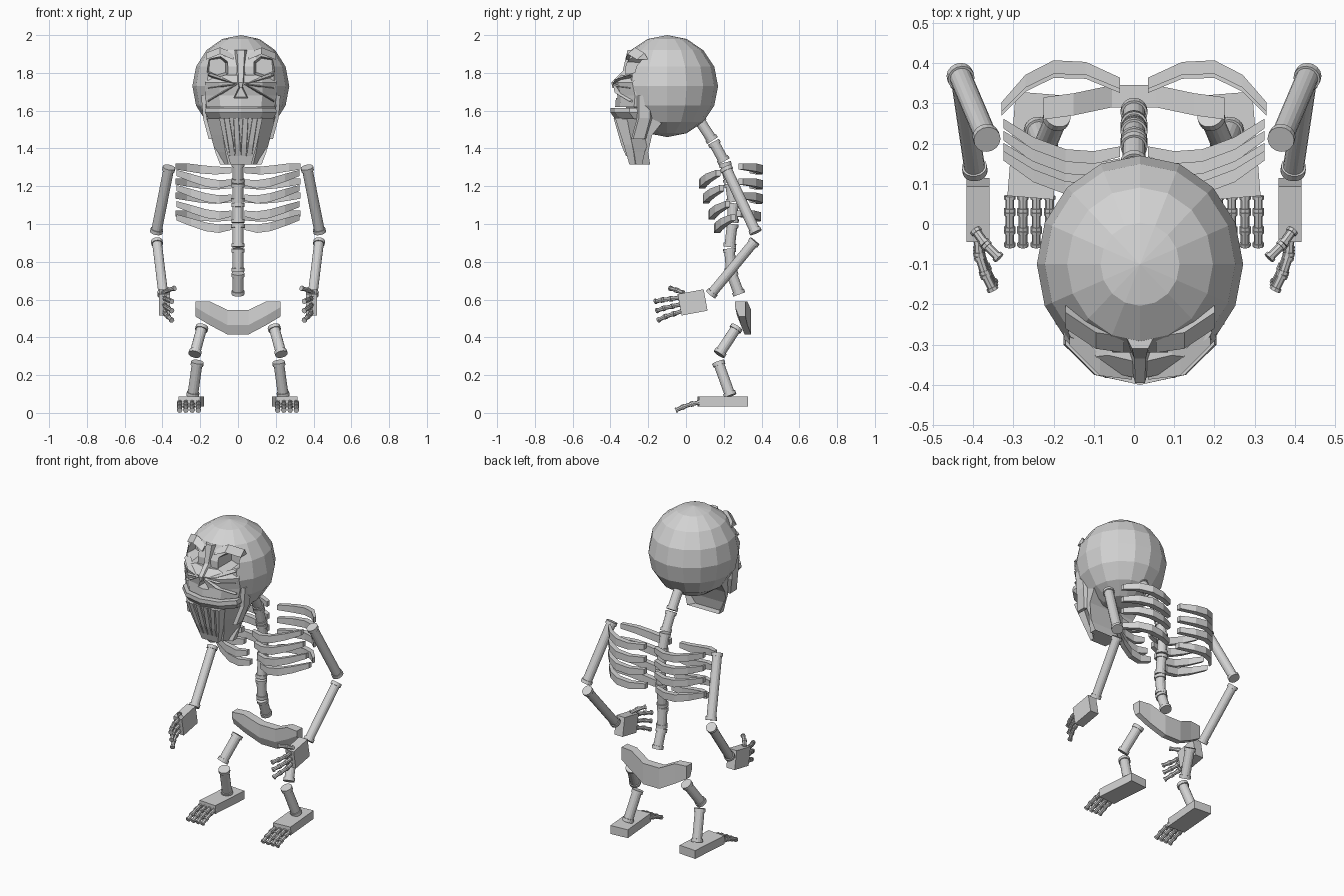
import bpy, bmesh, math
from mathutils import Vector, Matrix

if "Cube" in bpy.data.objects:
    bpy.data.objects.remove(bpy.data.objects["Cube"], do_unlink=True)

bone_mat = bpy.data.materials.new("bone_grey")
bone_mat.use_nodes = True
GREY = (0.65, 0.65, 0.65, 1)
bone_mat.diffuse_color = GREY
bone_mat.node_tree.nodes["Principled BSDF"].inputs["Base Color"].default_value = GREY

HX = 0.015  # sideways centre of the head
SIDES = ((1, "left"), (-1, "right"))


def finish(bm, name):
    bmesh.ops.recalc_face_normals(bm, faces=bm.faces[:])
    me = bpy.data.meshes.new(name)
    bm.to_mesh(me)
    bm.free()
    me.materials.append(bone_mat)
    ob = bpy.data.objects.new(name, me)
    bpy.context.collection.objects.link(ob)
    return ob


def loft(name, rings):
    """Skin a list of equal-length closed rings and cap both ends."""
    bm = bmesh.new()
    rows = [[bm.verts.new(p) for p in r] for r in rings]
    n = len(rows[0])
    for a, b in zip(rows, rows[1:]):
        for i in range(n):
            j = (i + 1) % n
            bm.faces.new((a[i], a[j], b[j], b[i]))
    bm.faces.new(rows[0])
    bm.faces.new(rows[-1])
    return finish(bm, name)


def bone(name, a, b, r, sides=16, lip=0.02, flare=1.2):
    """Round shaft with a raised collar at both ends."""
    a, b = Vector(a), Vector(b)
    d = b - a
    length = d.length
    q = d.to_track_quat('Z', 'Y')
    profile = [(0, flare), (lip, flare), (lip, 1),
               (length - lip, 1), (length - lip, flare), (length, flare)]
    angles = [2 * math.pi * i / sides for i in range(sides)]
    return loft(name, [[a + q @ Vector((r * k * math.cos(t), r * k * math.sin(t), h))
                        for t in angles] for h, k in profile])


def chain(name, pts, r):
    """Small finger or toe bones placed end to end."""
    for i, (a, b) in enumerate(zip(pts, pts[1:])):
        bone(f"{name}_{i + 1}", a, b, r, 8, 0.009, 1.3)


def block(name, loc, size, rot):
    bm = bmesh.new()
    bmesh.ops.create_cube(bm, size=1, matrix=Matrix.Translation(loc) @ rot @ Matrix.Diagonal((*size, 1)))
    return finish(bm, name)


def face_ring(z, hw, front, back):
    """Rounded-front cross-section of the face and jaw."""
    side = front + 0.1
    pts = [(-1, back), (-1, side), (-0.6, front + 0.025), (0, front),
           (0.6, front + 0.025), (1, side), (1, back)]
    return [(HX + hw * x, y, z) for x, y in pts]


# Cranium: faceted sphere with a flattened brow
bm = bmesh.new()
bmesh.ops.create_uvsphere(bm, u_segments=16, v_segments=8, radius=0.27)
for v in bm.verts:
    v.co = Vector((v.co.x * 0.95 + HX, max(v.co.y - 0.1, -0.32), v.co.z + 1.73))
cranium = finish(bm, "cranium")

# Upper face with the cheekbones and the lip band
upper_face = loft("upper_face", [face_ring(1.79, 0.175, -0.345, -0.15), face_ring(1.75, 0.19, -0.385, -0.15),
                                 face_ring(1.68, 0.19, -0.37, -0.15), face_ring(1.62, 0.18, -0.375, -0.15)])
loft("upper_lip", [face_ring(1.615, 0.185, -0.4, -0.2), face_ring(1.59, 0.19, -0.4, -0.2),
                   face_ring(1.555, 0.17, -0.375, -0.2)])

# Lower jaw
loft("jaw", [face_ring(1.57, 0.18, -0.35, -0.1), face_ring(1.47, 0.16, -0.32, -0.18),
             face_ring(1.38, 0.135, -0.3, -0.22), face_ring(1.315, 0.11, -0.29, -0.235)])
loft("chin", [[(HX + x * w, y + dy, z) for x, dy in ((-1, 0), (1, 0), (1, .06), (-1, .06))]
              for z, w, y in ((1.56, .115, -.375), (1.42, .085, -.33), (1.315, .055, -.3))])

# Tooth plates sloping down the front of the jaw
for i in range(4):
    x = (i - 1.5) * 0.05
    loft(f"tooth_{i + 1}", [[(HX + x * k + dx, y + dy, z)
                            for dx, dy in ((-.018, .02), (-.013, -.008), (.013, -.008), (.018, .02))]
                           for z, y, k in ((1.56, -.375, 1), (1.42, -.335, .7), (1.36, -.31, .6))])

# Cheek struts joining cranium and jaw
for s, side in SIDES:
    loft(f"{side}_cheek_strut", [[(HX + s * (x + dx), y + dy, z)
                                 for dx, dy in ((0, -.04), (.02, -.03), (.02, .03), (0, .04))]
                                for z, x, y in ((1.68, .19, -.22), (1.56, .18, -.22), (1.45, .15, -.25))])


# Eye sockets and nose opening, cut as tapered wells
def cutter(name, outline, centre, y_back, shrink):
    rings = []
    for y, k in ((-0.5, 1), (y_back, shrink)):
        rings.append([(centre[0] + (x - centre[0]) * k, y, centre[1] + (z - centre[1]) * k)
                      for x, z in outline])
    ob = loft(name, rings)
    ob.hide_render = True
    ob.hide_set(True)
    ob.display_type = 'WIRE'
    return ob


def carve(target, tool):
    m = target.modifiers.new(tool.name, 'BOOLEAN')
    m.operation = 'DIFFERENCE'
    m.solver = 'EXACT'
    m.object = tool


for s, side in SIDES:
    outline = [(HX + s * x, z) for x, z in ((.05, 1.78), (.05, 1.87), (.1, 1.915), (.2, 1.9), (.21, 1.79), (.13, 1.755))]
    socket = cutter(f"{side}_socket_cutter", outline, (HX + s * 0.12, 1.83), -0.2, 0.55)
    carve(cranium, socket)
    carve(upper_face, socket)
opening = cutter("nose_cutter", [(HX - .05, 1.66), (HX + .05, 1.66), (HX, 1.76)], (HX, 1.69), -0.28, 0.6)
carve(cranium, opening)
carve(upper_face, opening)

# Nose bridge, radiating cheek ridges and brow plates
loft("nose_bridge", [[(HX - w, y + .06, z), (HX - w * .4, y, z), (HX + w * .4, y, z), (HX + w, y + .06, z)]
                     for z, w, y in ((1.92, .05, -.31), (1.81, .035, -.335), (1.75, .03, -.395), (1.72, .015, -.39))])
for s, side in SIDES:
    for i, z in enumerate((1.65, 1.72, 1.79)):
        loft(f"{side}_cheek_ridge_{i + 1}",
             [[(HX + s * x, y + dy, zz + dz) for dy, dz in ((.04, -.014), (-.012, 0), (.04, .014))]
              for x, y, zz in ((.02, -.375, 1.74), (.1, -.365, (z + 1.74) / 2), (.175, -.29, z))])
    loft(f"{side}_brow", [[(HX + s * x, y + dy, z + dz) for dy, dz in ((.05, -.015), (-.01, -.015), (.03, .02))]
                          for x, y, z in ((.04, -.31, 1.885), (.11, -.3, 1.915), (.185, -.25, 1.885))])

# Spine
spine = [(.07, 1.55), (.145, 1.435), (.205, 1.325), (.235, 1.215), (.25, 1.11),
         (.245, 1.0), (.23, .87), (.24, .74), (.285, .62)]
for i, (a, b) in enumerate(zip(spine, spine[1:])):
    p, q = Vector((0, *a)), Vector((0, *b))
    bone(f"vertebra_{i + 1}", p, p.lerp(q, 0.94), 0.028)


# Ribs: separate rear and front arches on each side
def rib(name, s, path, y0, z0):
    loft(name, [[(s * x, y0 + y + dy, z0 + z + dz)
                 for dy, dz in ((-t, -h), (t, -h), (t, h), (-t, h))]
                for x, y, z, t, h in path])


REAR = [(.035, -.04, -.01, .014, .016), (.12, -.003, -.012, .016, .021), (.2, 0, -.005, .017, .022),
        (.27, -.035, .005, .016, .021), (.33, -.1, .01, .012, .016)]
FRONT = [(.035, .015, -.01, .013, .016), (.1, 0, -.02, .016, .022), (.17, .005, -.01, .016, .023),
         (.25, .035, .015, .016, .021), (.325, .085, .04, .012, .016)]
for s, side in SIDES:
    for i, (y, z) in enumerate(((.39, 1.295), (.39, 1.215), (.39, 1.14), (.38, 1.045))):
        rib(f"{side}_rear_rib_{i + 1}", s, REAR, y, z)
    for i, (y, z) in enumerate(((.085, 1.23), (.105, 1.15), (.135, 1.065), (.165, .995))):
        rib(f"{side}_front_rib_{i + 1}", s, FRONT, y, z)

# Pelvis: curved plate, higher at the wings
pelvis = []
for x, top, low, y in ((-.225, .59, .51, .26), (-.15, .59, .465, .27), (-.055, .545, .415, .29),
                       (.055, .545, .415, .29), (.15, .59, .465, .27), (.225, .59, .51, .26)):
    pelvis.append([(x, y, top), (x, y + .055, top), (x, y + .055, low), (x, y + .02, low), (x, y, low + .05)])
loft("pelvis", pelvis)

# Limbs, hands and feet
for s, side in SIDES:
    bone(f"{side}_upper_arm", (s * .365, .21, 1.3), (s * .433, .37, .955), .028)
    bone(f"{side}_forearm", (s * .43, .365, .91), (s * .395, .13, .625), .026)
    block(f"{side}_palm", (s * .388, .035, .585), (.058, .14, .115), Matrix.Rotation(math.radians(10.5), 4, 'X'))
    chain(f"{side}_thumb", [(s * .395, -.015, .635), (s * .37, -.05, .65), (s * .335, -.085, .66)], .011)
    for i, (z, drop) in enumerate(((.61, .02), (.575, .035), (.54, .05))):
        y = -.035 + i * .008
        chain(f"{side}_finger_{i + 1}", [(s * .388, y, z), (s * .385, y - .045, z - drop * .3),
                                         (s * .37, y - .09, z - drop * .6), (s * .35, y - .13, z - drop)], .011)
    bone(f"{side}_thigh", (s * .19, .27, .455), (s * .23, .175, .31), .028)
    bone(f"{side}_shin", (s * .215, .17, .27), (s * .24, .235, .09), .028)
    block(f"{side}_foot", (s * .247, .195, .06), (.115, .26, .052), Matrix.Rotation(s * .08, 4, 'Z'))
    for i in range(4):
        x = .21 + i * .033
        chain(f"{side}_toe_{i + 1}", [(s * x, .07, .055), (s * x, .03, .047),
                                      (s * x, -.015, .032), (s * x, -.055, .013)], .011)
